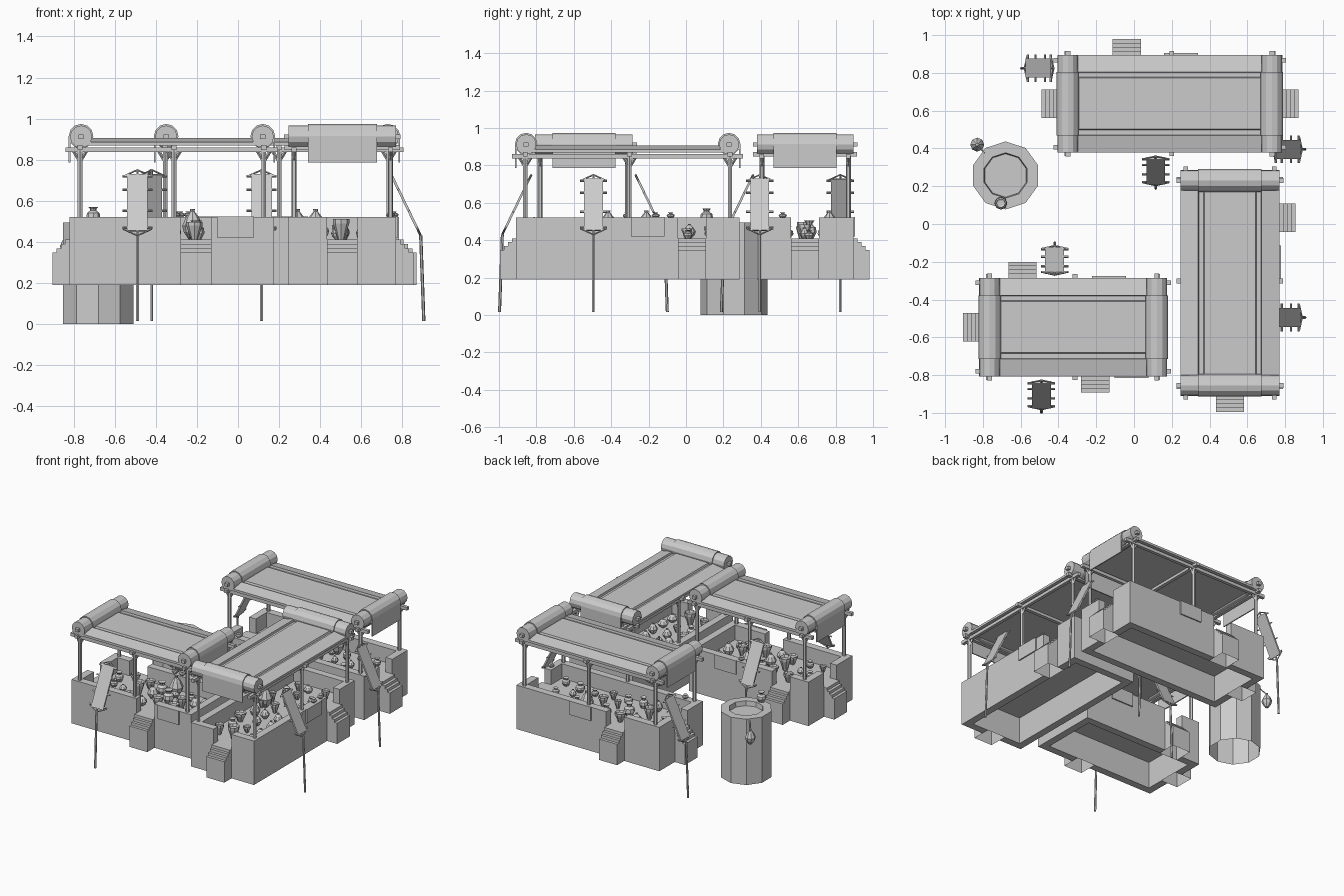
import bpy, bmesh, math, random
from mathutils import Matrix, Vector

random.seed(4)
if "Cube" in bpy.data.objects:
    bpy.data.objects.remove(bpy.data.objects["Cube"])

clay = bpy.data.materials.new("pale_grey")
clay.use_nodes = True
clay.diffuse_color = (0.6, 0.6, 0.6, 1)
clay.node_tree.nodes["Principled BSDF"].inputs["Base Color"].default_value = (0.6, 0.6, 0.6, 1)

BOTTOM, FLOOR, TOP, WALL = 0.19, 0.41, 0.52, 0.055
BEAM_Z = 0.848


def finish(bm, name):
    mesh = bpy.data.meshes.new(name)
    bm.to_mesh(mesh)
    bm.free()
    mesh.materials.append(clay)
    bpy.context.collection.objects.link(bpy.data.objects.new(name, mesh))


def box(bm, M, x, y, z):
    """Box from three (low, high) ranges."""
    mid = Vector([(a + b) / 2 for a, b in (x, y, z)])
    size = [b - a for a, b in (x, y, z)]
    bmesh.ops.create_cube(bm, size=1, matrix=M @ Matrix.Translation(mid) @ Matrix.Diagonal((*size, 1)))


def rod(bm, M, p, q, r, sides=6):
    p, q = Vector(p), Vector(q)
    turn = (q - p).to_track_quat('Z', 'Y').to_matrix().to_4x4()
    bmesh.ops.create_cone(bm, cap_ends=True, segments=sides, radius1=r, radius2=r, depth=(q - p).length,
                          matrix=M @ Matrix.Translation((p + q) / 2) @ turn)


def extrude(bm, M, profile, depth, closed=True):
    """Profile points in xz, swept across y from -depth to depth."""
    rows = [[bm.verts.new(M @ Vector((x, y, z))) for x, z in profile] for y in (-depth, depth)]
    n = len(profile)
    for i in range(n if closed else n - 1):
        j = (i + 1) % n
        bm.faces.new((rows[0][i], rows[0][j], rows[1][j], rows[1][i]))
    bm.faces.new(rows[0][::-1])
    bm.faces.new(rows[1])


def lathe(bm, M, profile, sides):
    rings = []
    for r, z in profile:
        rings.append([bm.verts.new(M @ Vector((r * math.cos(a), r * math.sin(a), z)))
                      for a in (math.tau * i / sides for i in range(sides))])
    for low, high in zip(rings, rings[1:]):
        for i in range(sides):
            j = (i + 1) % sides
            bm.faces.new((low[i], low[j], high[j], high[i]))
    return rings


JAR = [(0.6, 0), (1, 0.35), (0.9, 0.6), (0.45, 0.75), (0.45, 0.85), (0.7, 1), (0.4, 0.95)]
GOURD = [(0.35, 0), (0.85, 0.25), (1, 0.45), (0.6, 0.75), (0.2, 0.92), (0.25, 1)]
BOWL = [(0.4, 0), (0.5, 0.15), (1, 0.8), (1, 1), (0.8, 0.8)]


def pot(bm, M, shape, at, r, h):
    rings = lathe(bm, M @ Matrix.Translation(at), [(r * a, h * b) for a, b in shape], 8)
    bm.faces.new(rings[0][::-1])
    bm.faces.new(rings[-1])


def steps(bm, M, dist, s, half):
    """Hollow staircase climbing through the wall opening."""
    run, tread, rise = 0.085, 0.021, 0.021
    profile = [(dist - WALL, BOTTOM), (dist - WALL, FLOOR)]
    for i in range(4):
        d = dist + run - (3 - i) * tread
        profile += [(d, FLOOR - i * rise), (d, FLOOR - (i + 1) * rise if i < 3 else BOTTOM)]
    extrude(bm, M @ Matrix.Translation((0, s, 0)), profile, half, closed=False)


def wall(bm, M, dist, half, gap):
    cuts = [-half, half] if gap is None else [-half, gap - 0.075, gap + 0.075, half]
    for a, b in zip(cuts[::2], cuts[1::2]):
        box(bm, M, (dist - WALL, dist), (a, b), (BOTTOM, TOP))


def banner(bm, M, dist, s, start):
    """Sloping banner on cross bars, held by a pole that reaches the ground."""
    o = dist + start
    top, low, foot = Vector((o, s, 0.75)), Vector((o + 0.155, s, 0.43)), (o + 0.17, s, 0.015)
    rod(bm, M, low, foot, 0.008)
    rod(bm, M, top, low, 0.006)
    across = Vector((0, 1, 0))
    for side in (-1, 1):
        for end, t in ((top, 0.1), (low, 0.9)):
            rod(bm, M, end, top.lerp(low, t) + across * 0.07 * side, 0.004, 4)
    for t in (0.1, 0.3, 0.62, 0.88):
        p = top.lerp(low, t)
        rod(bm, M, p - across * 0.073, p + across * 0.073, 0.006, 4)
    a, b = top.lerp(low, 0.07), top.lerp(low, 0.93)
    turn = (b - a).to_track_quat('Z', 'Y').to_matrix().to_4x4()
    plate = Matrix.Translation((a + b) / 2) @ turn
    # the thin side of the plate follows the slope normal
    thin_on_x = abs((turn.to_3x3() @ Vector((1, 0, 0))).y) < 0.5
    wide, thin = (-0.05, 0.05), (-0.006, 0.006)
    length = (b - a).length / 2
    box(bm, M @ plate, thin if thin_on_x else wide, wide if thin_on_x else thin, (-length, length))


def stall(name, centre, angle, L, W, gaps, banners, panels, extra_pots):
    base = Matrix.Translation((*centre, 0)) @ Matrix.Rotation(math.radians(angle), 4, 'Z')
    sides = [base @ Matrix.Rotation(math.pi / 2 * k, 4, 'Z') for k in range(4)]
    reach = lambda k: (L, W - WALL) if k % 2 == 0 else (W, L)

    # walls with openings, steps, floor and draped panels
    bm, st = bmesh.new(), bmesh.new()
    for k, M in enumerate(sides):
        dist, half = reach(k)
        wall(bm, M, dist, half, gaps.get(k))
        if k in gaps:
            steps(st, M, dist, gaps[k], 0.075)
    finish(bm, name + "_walls")
    finish(st, name + "_steps")
    bm = bmesh.new()
    box(bm, base, (WALL - L, L - WALL), (WALL - W, W - WALL), (FLOOR - 0.02, FLOOR))
    finish(bm, name + "_floor")
    bm = bmesh.new()
    for k, s in panels:
        dist = reach(k)[0]
        box(bm, sides[k], (dist, dist + 0.009), (s - 0.09, s + 0.09), (0.42, TOP + 0.004))
    finish(bm, name + "_draped_panels")

    # posts with braces, then the beams they carry
    bm = bmesh.new()
    end, row = L - 0.05, W - 0.027
    for x in (-end, 0.01, end):
        for y in (-row, row):
            rod(bm, base, (x, y, TOP - 0.02), (x, y, BEAM_Z), 0.013)
            for d in (-1, 1):
                rod(bm, base, (x, y, 0.79), (x + 0.035 * d, y, BEAM_Z), 0.008, 4)
        box(bm, base, (x - 0.013, x + 0.013), (-W - 0.02, W + 0.02), (0.848, 0.872))
    for y in (-row, row):
        box(bm, base, (-L - 0.02, L + 0.02), (y - 0.012, y + 0.012), (0.836, 0.86))
    finish(bm, name + "_posts_and_beams")

    # awning: raised middle strip between two grooves
    bm = bmesh.new()
    half = [(0.135, 0.903), (0.14, 0.89), (0.165, 0.89), (0.168, 0.905), (W, 0.885), (W, 0.868)]
    profile = half + [(-x, z) for x, z in half[::-1]]
    extrude(bm, sides[1], profile, L - 0.06)
    finish(bm, name + "_awning")

    # cloth rolls at both ends with a hanging flap
    bm = bmesh.new()
    for d in (-1, 1):
        x = d * (L - 0.055)
        rod(bm, base, (x, -W, 0.912), (x, W, 0.912), 0.054, 12)
        rod(bm, base, (x, -0.168, 0.914), (x, 0.168, 0.914), 0.06, 12)
        box(bm, base, (x - 0.013, x + 0.013), (-W - 0.022, W + 0.022), (0.9, 0.922))
        out = sorted((x + d * 0.052, x + d * 0.06))
        box(bm, base, out, (-0.168, 0.168), (0.785, 0.914))
    finish(bm, name + "_cloth_rolls")

    # goods on the floor and the wall tops
    bm = bmesh.new()
    cols = round(L * 14)
    for i in range(cols):
        for j in range(3):
            x = (i + 0.5) / cols * 2 - 1
            at = (x * (L - 0.09) + random.uniform(-0.015, 0.015),
                  (j - 1) * 0.12 + random.uniform(-0.025, 0.025), FLOOR)
            r = random.uniform(0.024, 0.042)
            pot(bm, base, random.choice((JAR, GOURD, BOWL)), at, r, r * random.uniform(1.6, 2.5))
    for x, y in extra_pots:
        pot(bm, base, JAR, (x, y, TOP), 0.022, 0.028)
    pot(bm, base, GOURD, (0.1, 0.13, FLOOR), 0.05, 0.15)
    finish(bm, name + "_pots")

    bm = bmesh.new()
    for k, s, start in banners:
        banner(bm, sides[k], reach(k)[0], s, start)
    finish(bm, name + "_banners")


stall("back_stall", (0.19, 0.637), 0, 0.595, 0.258, {0: 0, 1: 0.228, 2: 0},
      [(0, -0.242, -0.05), (2, -0.188, 0.02), (3, -0.075, 0.02)], [(1, -0.06)],
      [(-0.47, -0.23), (0.57, -0.12)])
stall("front_stall", (-0.322, -0.546), 0, 0.4975, 0.261, {1: 0.268, 2: 0, 3: 0.117},
      [(1, 0.098, 0.015), (3, -0.168, 0.02)], [(1, -0.19), (3, 0.31)],
      [(0.02, 0.23), (0.08, 0.23)])
stall("side_stall", (0.508, -0.312), 90, 0.5975, 0.262, {2: 0, 3: 0.345},
      [(3, -0.183, -0.035)], [(3, 0.107)], [(0.15, -0.235), (0.23, -0.235)])

# round tub, open underneath, with a sunken top
tub = Matrix.Translation((-0.68, 0.257, 0)) @ Matrix.Rotation(math.radians(18), 4, 'Z')
bm = bmesh.new()
rings = lathe(bm, tub, [(0.18, 0), (0.18, 0.495), (0.12, 0.495), (0.115, 0.46)], 10)
bm.faces.new(rings[-1])
finish(bm, "round_tub")

# jar on the rim and a gourd hung on the side
bm = bmesh.new()
world = Matrix.Identity(4)
pot(bm, world, JAR, (-0.705, 0.11, 0.495), 0.034, 0.075)
pot(bm, world, GOURD, (-0.83, 0.42, 0.33), 0.037, 0.11)
rod(bm, world, (-0.83, 0.42, 0.43), (-0.79, 0.375, 0.495), 0.004, 4)
finish(bm, "tub_pots")
